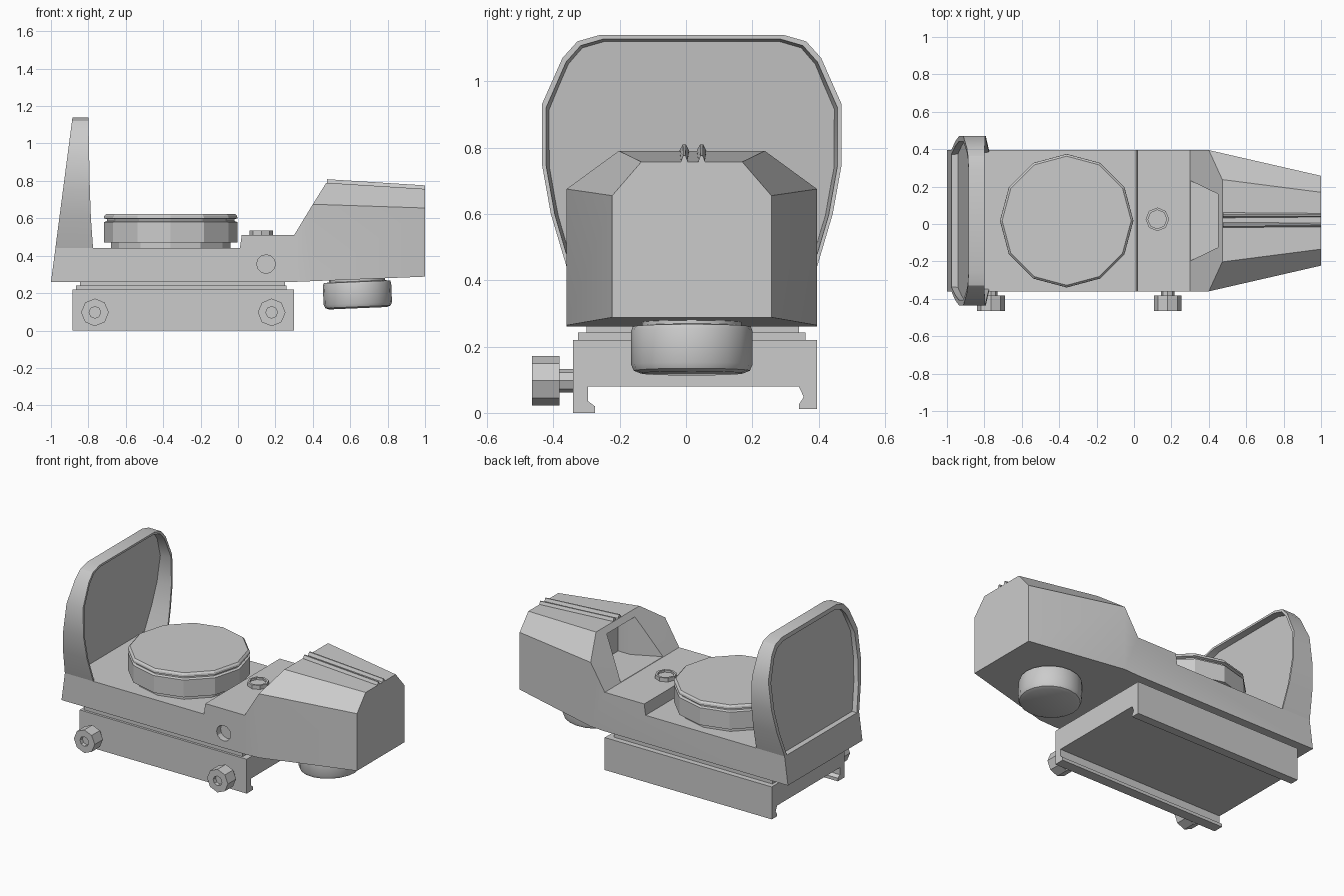
import bpy, bmesh, math
from mathutils import Matrix

if "Cube" in bpy.data.objects:
    bpy.data.objects.remove(bpy.data.objects["Cube"])

C = 0.0175   # y of the symmetry plane of the housing
W = 0.3775   # half width of the housing


def finish(name, bm, smooth=30):
    bmesh.ops.remove_doubles(bm, verts=bm.verts, dist=1e-5)
    bmesh.ops.recalc_face_normals(bm, faces=bm.faces)
    me = bpy.data.meshes.new(name)
    bm.to_mesh(me)
    bm.free()
    ob = bpy.data.objects.new(name, me)
    bpy.context.collection.objects.link(ob)
    if smooth:
        shade(ob, smooth)
    return ob


def activate(ob):
    bpy.ops.object.select_all(action='DESELECT')
    ob.select_set(True)
    bpy.context.view_layer.objects.active = ob


def shade(ob, angle=30):
    activate(ob)
    bpy.ops.object.shade_smooth_by_angle(angle=math.radians(angle))


def loft(bm, sections, skip=(), caps=(True, True)):
    rows = [[bm.verts.new(p) for p in s] for s in sections]
    n = len(rows[0])
    for a, b in zip(rows, rows[1:]):
        for i in range(n):
            if i not in skip:
                j = (i + 1) % n
                bm.faces.new((a[i], a[j], b[j], b[i]))
    if caps[0]:
        bm.faces.new(rows[0])
    if caps[1]:
        bm.faces.new(rows[-1])
    return rows


def prism(name, sections, smooth=0):
    bm = bmesh.new()
    loft(bm, sections)
    return finish(name, bm, smooth)


def lathe(name, profile, segs, loc, rx=0, ry=0, smooth=30):
    rings = [[(r * math.cos(2 * math.pi * k / segs), r * math.sin(2 * math.pi * k / segs), z)
              for k in range(segs)] for r, z in profile]
    bm = bmesh.new()
    loft(bm, rings)
    m = Matrix.Translation(loc) @ Matrix.Rotation(math.radians(rx), 4, 'X') @ Matrix.Rotation(math.radians(ry), 4, 'Y')
    bm.transform(m)
    return finish(name, bm, smooth)


def cut(ob, cutter):
    mod = ob.modifiers.new("cut", 'BOOLEAN')
    mod.operation = 'DIFFERENCE'
    mod.solver = 'EXACT'
    mod.object = cutter
    activate(ob)
    bpy.ops.object.modifier_apply(modifier=mod.name)
    bpy.data.objects.remove(cutter)


# Housing: side profile for the long body, joined to the tapered rear hood
side = [(-1, .26), (.3, .26), (.4, .264), (.4, .675), (.3, .51), (.02, .51), (.01, .44), (-.976, .44)]
bm = bmesh.new()
loft(bm, [[(x, C + s * W, z) for x, z in side] for s in (-1, 1)], skip=(2,))


def six(low, mid, top):
    half = [low, mid, top]
    return [(x, C - y, z) for x, y, z in half] + [(x, C + y, z) for x, y, z in reversed(half)]


rows = loft(bm, [six((.4, W, .264), (.4, W, .675), (.472, .22, .79)),
                 six((1, .24, .288), (1, .24, .655), (1, .152, .757))], caps=(False, True))
f = rows[0]
bm.faces.new((f[1], f[2], f[3], f[4]))   # sloped front of the rear hood
housing = finish("housing", bm, 0)

# Flared emitter window in the rear hood, and the side adjuster hole
plan = [(.2, .263), (.3, .215), (.475, .13), (.56, .13)]
plan = [(x, C + y) for x, y in plan] + [(x, C - y) for x, y in reversed(plan)]
cut(housing, prism("window_cutter", [[(x, y, z) for x, y in plan] for z in (.512, .755)]))
cut(housing, lathe("hole_cutter", [(.05, -.04), (.05, .04)], 12, (.15, C - W, .355), rx=90))
shade(housing)

# Twin sighting ridges along the roof
for i, y in enumerate((-.005, .047)):
    prism(f"roof_ridge_{i + 1}",
          [[(x, y + d * w, z + h) for d, h in ((-.016, -.03), (-.014, .002), (-.005, .019), (.005, .019), (.014, .002), (.016, -.03))]
           for x, w, z in ((.475, 1, .79), (1, .7, .757))])

# Lens frame: arched outline, leaning front edge
half = [(W, .44), (.425, .6), (.452, .75), (.452, .93), (.39, 1.07), (.345, 1.12), (.275, 1.14)]
arch = half + [(-y, z) for y, z in reversed(half)]


def front_x(z):
    return -1 + .115 * (z - .26) / .88


def back_x(z):
    return -.775 - .015 * (z - .44) / .21 if z < .65 else -.79 - .01 * (z - .65) / .49


def inset(y, z, k):
    return y * (1 - k / .45), .44 + (z - .44) * (1 - k / .7)


frame = []
for y, z in arch:
    (yf, zf), (yb, zb) = inset(y, z, .028), inset(y, z, .013)
    frame.append([(front_x(z), C + y, z), (back_x(z), C + y, z),
                  (back_x(z), C + yb, zb), (front_x(z), C + yf, zf)])
prism("lens_frame", frame, 30)
glass = [inset(y, z, .02) for y, z in arch]
prism("lens", [[(front_x(z) + d, C + y, z) for y, z in glass] for d in (.035, .05)])

# Large twelve-sided cap on the deck
lathe("battery_cap", [(.32, .43), (.32, .47), (.357, .47), (.357, .58), (.34, .585), (.34, .595),
                      (.357, .6), (.355, .612), (.345, .622)], 12, (-.36, C, 0), smooth=20)

# Small adjuster screws
lathe("top_screw", [(.063, .5), (.063, .535), (.05, .535), (.05, .522)], 8, (.125, .025, 0), smooth=0)

# Control knob beneath the rear, square to the sloping underside
lathe("under_knob", [(.15, .03), (.15, -.012), (.178, -.015), (.183, -.028), (.183, -.13), (.175, -.148), (.155, -.156)],
      20, (.635, C, .275), ry=-2.4)

# Rail clamp with hooked legs and stepped plates above it
clamp = [(-.34, 0), (-.275, 0), (-.275, .02), (-.295, .035), (-.295, .08), (.34, .08), (.355, .048),
         (.34, .025), (.34, .012), (.395, .012), (.395, .22), (-.34, .22)]
prism("rail_clamp", [[(x, y, z) for y, z in clamp] for x in (-.885, .3)])
for name, x0, x1, y0, y1, z0, z1 in (("lower_plate", -.865, .26, -.325, .36, .215, .242),
                                     ("upper_plate", -.845, .25, -.3, .34, .235, .265)):
    prism(name, [[(x0, y0, z), (x1, y0, z), (x1, y1, z), (x0, y1, z)] for z in (z0, z1)])

# Clamp bolts on the front side
for i, x in enumerate((-.765, .18)):
    lathe(f"clamp_bolt_{i + 1}", [(.036, -.02), (.036, .042), (.074, .042), (.074, .125), (.031, .125), (.031, .1)],
          8, (x, -.34, .097), rx=90, smooth=50 if i < 0 else 30)
